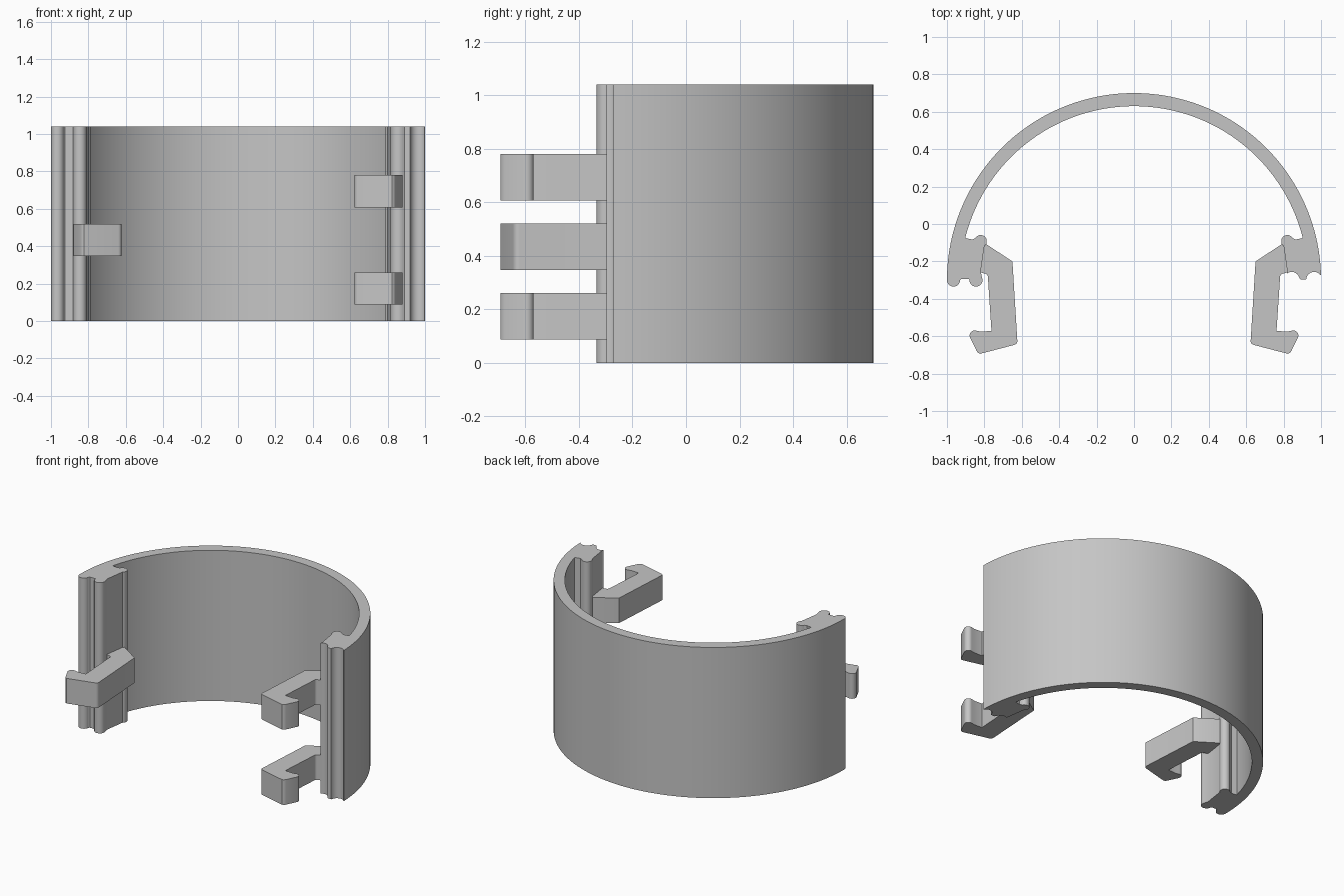
import bpy, bmesh
from math import radians, sin, cos

if "Cube" in bpy.data.objects:
    bpy.data.objects.remove(bpy.data.objects["Cube"])

GREY = (0.56, 0.56, 0.56, 1)
mat = bpy.data.materials.new("plain grey")
mat.use_nodes = True
mat.diffuse_color = GREY
mat.node_tree.nodes["Principled BSDF"].inputs["Base Color"].default_value = GREY


def arc(cx, cy, r, start, end, steps):
    """Points along an arc, angles in degrees."""
    angles = [radians(start + (end - start) * i / steps) for i in range(steps + 1)]
    return [(cx + r * cos(a), cy + r * sin(a)) for a in angles]


def mirrored(points):
    return [(-x, y) for x, y in reversed(points)]


def extrude(name, outline, bottom, top):
    """Upright prism from a plan outline."""
    bm = bmesh.new()
    face = bm.faces.new([bm.verts.new((x, y, bottom)) for x, y in outline])
    result = bmesh.ops.extrude_face_region(bm, geom=[face])
    verts = [v for v in result["geom"] if isinstance(v, bmesh.types.BMVert)]
    bmesh.ops.translate(bm, verts=verts, vec=(0, 0, top - bottom))
    bmesh.ops.recalc_face_normals(bm, faces=bm.faces)
    mesh = bpy.data.meshes.new(name)
    bm.to_mesh(mesh)
    bm.free()
    mesh.materials.append(mat)
    obj = bpy.data.objects.new(name, mesh)
    bpy.context.collection.objects.link(obj)
    bpy.ops.object.select_all(action="DESELECT")
    obj.select_set(True)
    bpy.context.view_layer.objects.active = obj
    bpy.ops.object.shade_smooth_by_angle(angle=radians(25))
    return obj


# Half-round shell: ribs on one end, matching grooves on the other
inner_lip = ([(-0.82, -0.255), (-0.8, -0.118)]
             + arc(-0.82, -0.092, 0.033, -40, 150, 12) + [(-0.865, -0.083)])
ribs = (arc(-0.965, -0.3, 0.035, 190, 360, 12) + [(-0.925, -0.295), (-0.882, -0.295)]
        + arc(-0.845, -0.3, 0.035, 180, 375, 12))
grooves = (arc(0.843, -0.298, 0.042, 130, 20, 10) + [(0.89, -0.297), (0.92, -0.297)]
           + arc(0.963, -0.298, 0.042, 170, 36, 10))
shell = (arc(0, -0.3, 1, 1.6, 180, 90) + ribs + inner_lip
         + arc(0, -0.3, 0.93, 166, 14, 76) + mirrored(inner_lip) + grooves)
extrude("half_round_shell", shell, 0, 1.04)

# Hooked clips: one on the right, two on the left
hook = ([(-0.83, -0.1), (-0.79, -0.108), (-0.65, -0.2), (-0.624, -0.62)]
        + arc(-0.645, -0.625, 0.022, 0, -75, 4)
        + arc(-0.815, -0.665, 0.03, -105, -155, 4)
        + arc(-0.852, -0.596, 0.027, 200, 80, 6)
        + [(-0.82, -0.575), (-0.762, -0.572), (-0.781, -0.285)]
        + arc(-0.798, -0.282, 0.017, 0, 90, 4) + [(-0.83, -0.255)])
extrude("right_clip", hook, 0.347, 0.52)
extrude("left_lower_clip", mirrored(hook), 0.088, 0.261)
extrude("left_upper_clip", mirrored(hook), 0.607, 0.78)
